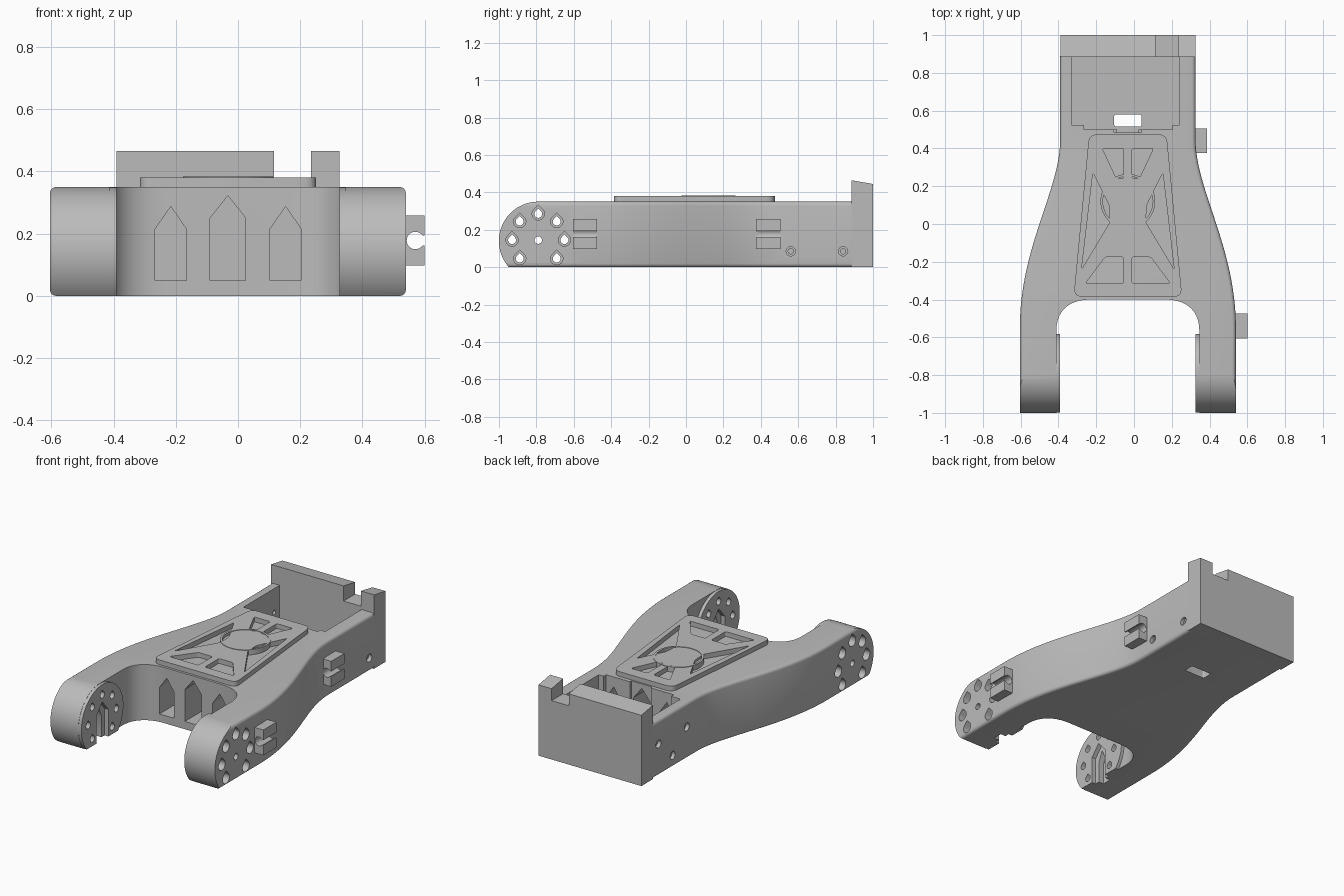
import bpy, bmesh, math
from mathutils import Vector
from mathutils.geometry import interpolate_bezier

cube = bpy.data.objects.get("Cube")
if cube:
    bpy.data.objects.remove(cube)

grey = bpy.data.materials.new("light_grey_plastic")
grey.use_nodes = True
colour = (0.5, 0.5, 0.5, 1)
grey.diffuse_color = colour
grey.node_tree.nodes["Principled BSDF"].inputs["Base Color"].default_value = colour

CX = -0.0325            # symmetry line of the frame
AXLE = (-0.79, 0.14)    # arm pivot in y, z


def prism(name, pts, axis, lo, hi):
    """Closed 2D outline extruded along one axis."""
    place = {"x": lambda a, b, t: (t, a, b),
             "y": lambda a, b, t: (a, t, b),
             "z": lambda a, b, t: (a, b, t)}[axis]
    bm = bmesh.new()
    rings = [[bm.verts.new(place(a, b, t)) for a, b in pts] for t in (lo, hi)]
    n = len(pts)
    for i in range(n):
        j = (i + 1) % n
        bm.faces.new((rings[0][i], rings[0][j], rings[1][j], rings[1][i]))
    bm.faces.new(rings[0])
    bm.faces.new(rings[1])
    bmesh.ops.recalc_face_normals(bm, faces=bm.faces)
    mesh = bpy.data.meshes.new(name)
    bm.to_mesh(mesh)
    bm.free()
    mesh.materials.append(grey)
    obj = bpy.data.objects.new(name, mesh)
    bpy.context.collection.objects.link(obj)
    return obj


def boolean(target, tool, operation="DIFFERENCE"):
    mod = target.modifiers.new("bool", "BOOLEAN")
    mod.operation, mod.object, mod.solver = operation, tool, "EXACT"
    bpy.context.view_layer.objects.active = target
    bpy.ops.object.modifier_apply(modifier=mod.name)
    bpy.data.objects.remove(tool)


def cut(target, pts, axis, lo, hi):
    boolean(target, prism("cutter", pts, axis, lo, hi))


def rect(a0, a1, b0, b1):
    return [(a0, b0), (a1, b0), (a1, b1), (a0, b1)]


def arc(c, r, start, end, n):
    angles = [math.radians(start + (end - start) * i / n) for i in range(n + 1)]
    return [(c[0] + r * math.cos(t), c[1] + r * math.sin(t)) for t in angles]


def circle(c, r, n=24):
    return arc(c, r, 0, 360, n)[:-1]


def teardrop(c, r):
    return arc(c, r, 135, 405, 16) + [(c[0], c[1] + r * 1.42)]


def arch(c, half, z0, z1, tip):
    return [(c - half, z0), (c + half, z0), (c + half, z1), (c, tip), (c - half, z1)]


def rounded(pts, r, n=4):
    out = []
    for i, p in enumerate(pts):
        p, a, b = Vector(p), Vector(pts[i - 1]), Vector(pts[(i + 1) % len(pts)])
        s, e = p + (a - p).normalized() * r, p + (b - p).normalized() * r
        for k in range(n + 1):
            t = k / n
            out.append(tuple(s * (1 - t) ** 2 + p * 2 * t * (1 - t) + e * t * t))
    return out


def bezier(points, n):
    return [(p[0], p[1]) for p in interpolate_bezier(*[Vector(p).to_3d() for p in points], n)]


def smooth(obj, angle=30):
    bpy.ops.object.select_all(action="DESELECT")
    obj.select_set(True)
    bpy.context.view_layer.objects.active = obj
    bpy.ops.object.shade_smooth_by_angle(angle=math.radians(angle))


# Forked frame: waisted plan outline, mirrored about the centre line
half = [(0.358, 0.89)]
half += bezier([(0.358, 0.45), (0.358, 0.18), (0.572, -0.12), (0.572, -0.55)], 24)
half += [(0.572, -1.05), (0.378, -1.05)]
half += bezier([(0.378, -0.56), (0.378, -0.46), (0.31, -0.4), (0.2, -0.4)], 12)
outline = [(CX + u, y) for u, y in half] + [(CX - u, y) for u, y in reversed(half)]
frame = prism("forked_frame", outline, "z", 0, 0.35)

# Soften the long outer edges
bm = bmesh.new()
bm.from_mesh(frame.data)


def is_outer(v):
    return abs(v.co.x - CX) > (0.5 if v.co.y < -0.3 else 0.35)


edges = []
for e in bm.edges:
    a, b = e.verts
    if is_outer(a) and is_outer(b) and abs(a.co.z - b.co.z) < 0.01 and abs(a.co.x - b.co.x) < 0.3:
        edges.append(e)
bmesh.ops.bevel(bm, geom=edges, offset=0.02, segments=4, profile=0.5, affect="EDGES")
bm.to_mesh(frame.data)
bm.free()

# Round arm ends and add the raised pivot discs
side = [(1.1, -0.1), (1.1, 0.4), (AXLE[0], 0.4)] + arc(AXLE, 0.2105, 90, 222, 28) + [(-0.94, -0.1)]
boolean(frame, prism("side_profile", side, "x", -1, 1), "INTERSECT")
for s in (-1, 1):
    disc = arc(AXLE, 0.209, -42, 222, 48)
    lo, hi = sorted((CX + s * 0.358, CX + s * 0.45))
    boolean(frame, prism("pivot_disc", disc, "x", lo, hi), "UNION")

# Bolt holes around each pivot, wider on the outside
bolts = [(AXLE[0] + 0.14 * math.cos(a), AXLE[1] + 0.005 + 0.14 * math.sin(a))
         for a in [math.radians(45 * k) for k in (-1, 0, 1, 2, 3, 4, 5)]]
for c in bolts:
    cut(frame, teardrop(c, 0.021), "x", -1, 1)
cut(frame, circle((AXLE[0], 0.145), 0.02), "x", -1, 1)
for s in (-1, 1):
    lo, hi = sorted((CX + s * 0.46, CX + s * 0.7))
    for c in bolts:
        cut(frame, teardrop(c, 0.033), "x", lo, hi)
    # Stepped arched slot on the inner face of each arm
    for w, tip, depth in ((0.06, 0.24, 0.385), (0.03, 0.2, 0.42)):
        lo, hi = sorted((CX + s * 0.3, CX + s * depth))
        cut(frame, arch(AXLE[0], w, -0.05, tip - 0.07, tip), "x", lo, hi)

# Rear tray, its floor slot and the front notches
cut(frame, rect(-0.33, 0.24, 0.525, 0.95), "z", 0.05, 0.5)
cut(frame, rect(-0.265, 0.205, 0.5, 0.56), "z", 0.05, 0.5)
cut(frame, rect(-0.105, 0.04, 0.485, 0.56), "z", 0.06, 0.5)
cut(frame, rounded(rect(-0.105, 0.04, 0.515, 0.58), 0.012), "z", -0.1, 0.1)

# Three pointed channels running through to the tray
for c, w, shoulder, tip in ((-0.216, 0.05, 0.215, 0.287), (CX, 0.057, 0.25, 0.322), (0.153, 0.05, 0.215, 0.287)):
    cut(frame, arch(c, w, 0.049, shoulder, tip), "y", -0.6, 0.6)

# Side screw holes with countersinks
for s, spots in ((1, ((0.56, 0.085), (0.84, 0.085))),
                 (-1, ((0.55, 0.2), (0.83, 0.2), (0.69, 0.075)))):
    for c in spots:
        for r, depth in ((0.025, 0.335), (0.014, 0.22)):
            lo, hi = sorted((CX + s * depth, CX + s * 0.5))
            cut(frame, circle(c, r, 16), "x", lo, hi)
smooth(frame)

# Rear wall with sloped top and a notch
wall = prism("rear_wall", [(0.885, 0), (1, 0), (1, 0.445), (0.885, 0.465)], "x", -0.39, 0.326)
cut(wall, rect(0.115, 0.235, 0.8, 1.1), "z", 0.37, 0.6)

# Cable clips on the left side
for name, x, y in (("front_cable_clip", 0.54, -0.605), ("rear_cable_clip", 0.326, 0.375)):
    ring = arc((x + 0.03, 0.178), 0.028, -35, -325, 20)
    pts = [(x - 0.02, 0.098), (x + 0.06, 0.098), (x + 0.06, 0.162)] + ring
    pts += [(x + 0.06, 0.194), (x + 0.06, 0.258), (x - 0.02, 0.258)]
    smooth(prism(name, pts, "y", y, y + 0.13))

# Raised top plate with truss windows
trapezoid = [(CX - 0.287, -0.385), (CX + 0.287, -0.385), (CX + 0.205, 0.475), (CX - 0.205, 0.475)]
plate = prism("top_plate", rounded(trapezoid, 0.045, 6), "z", 0.34, 0.38)
windows = [
    [(0.022, -0.315), (0.225, -0.315), (0.12, -0.175), (0.022, -0.175)],
    [(0.245, -0.24), (0.185, 0.27), (0.1, 0.1), (0.095, 0.01)],
    [(0.022, 0.4), (0.135, 0.4), (0.06, 0.24), (0.022, 0.24)],
]
for s in (-1, 1):
    for w in windows:
        cut(plate, rounded([(CX + s * u, y) for u, y in w], 0.012), "z", 0.3, 0.5)
smooth(plate)

# Central medallion with a recessed face and a plain raised pad
hub = (CX, 0.12)
medallion = prism("medallion", circle(hub, 0.145, 48), "z", 0.345, 0.383)
cut(medallion, circle(hub, 0.132, 48), "z", 0.365, 0.5)
smooth(medallion)
pad = rounded(rect(CX - 0.08, CX + 0.08, 0.09, 0.21), 0.025)
smooth(prism("medallion_pad", pad, "z", 0.36, 0.38))
